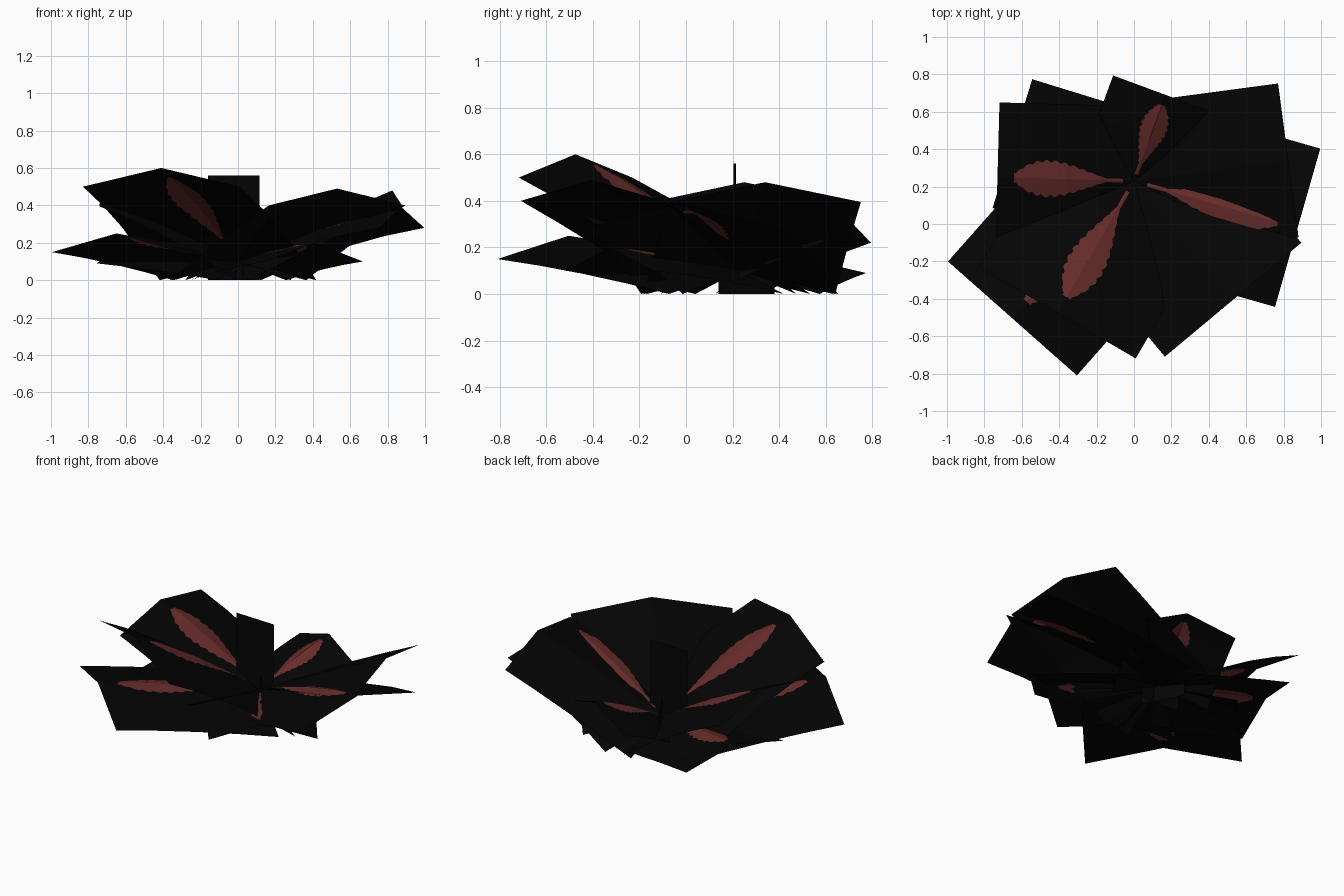
import bpy, math
from mathutils import Vector

if "Cube" in bpy.data.objects:
    bpy.data.objects.remove(bpy.data.objects["Cube"])


def material(name, rgb):
    m = bpy.data.materials.new(name)
    m.diffuse_color = (*rgb, 1)
    m.use_nodes = True
    m.node_tree.nodes["Principled BSDF"].inputs["Base Color"].default_value = m.diffuse_color
    return m


BLACK = material("near_black", (0.0012, 0.0012, 0.0012))
RED = material("dull_red", (0.13, 0.025, 0.023))
ROOT = Vector((0.0, 0.23))
ROOT_Z = 0.10
SEGS = 4


def add_mesh(name, verts, faces, mat):
    me = bpy.data.meshes.new(name)
    me.from_pydata(verts, [], faces)
    me.materials.append(mat)
    ob = bpy.data.objects.new(name, me)
    bpy.context.collection.objects.link(ob)
    return ob


def grid_faces(rows, cols, start=0):
    return [(start + r * cols + c, start + r * cols + c + 1,
             start + (r + 1) * cols + c + 1, start + (r + 1) * cols + c)
            for r in range(rows - 1) for c in range(cols - 1)]


# A frond surface: folded down along its midrib and arched along its length
def frond_surface(tip, z, droop, half, bow):
    run = Vector(tip) - ROOT
    side = Vector((-run.y, run.x)).normalized()

    def arch(t):
        return ROOT_Z + (z - ROOT_Z) * (t + bow * t * (1 - t))

    def point(t, s, lift=0.0):
        k = min(int(t * SEGS), SEGS - 1)
        a, b = k / SEGS, (k + 1) / SEGS
        f = (t - a) / (b - a)
        h = arch(a) * (1 - f) + arch(b) * f
        fall = (ROOT_Z * (1 - t) + droop * t) * abs(s) / half
        p = ROOT + run * t + side * s
        return (p.x, p.y, h - fall + lift)
    return point


# Painted leaf: narrow stalk, scalloped blade, rounded end
def leaf_width(t, wide):
    end = 0.88
    if t < 0.2:
        return 0.010
    u = (t - 0.2) / (end - 0.2)
    w = 0.010 + wide * math.sin(math.pi * min(u, 1) ** 1.5) ** 0.75 if u < 1 else 0.03
    return w * (0.88 + 0.18 * abs(math.sin(u * math.pi * 10)))


def frond(name, tip, z, droop, half, leaf, bow):
    surf = frond_surface(tip, z, droop, half, bow)
    verts = [surf(i / SEGS, s) for i in range(SEGS + 1) for s in (-half, 0, half)]
    add_mesh(name, verts, grid_faces(SEGS + 1, 3), BLACK)
    if not leaf:
        return
    # one thin sheet on each side of the card
    n = 60
    verts, faces = [], []
    for lift in (0.004, -0.004):
        start = len(verts)
        for i in range(n + 1):
            t = 0.08 + 0.80 * i / n
            w = leaf_width(t, leaf)
            verts += [surf(t, s, lift) for s in (-w, 0, w)]
        faces += grid_faces(n + 1, 3, start)
    add_mesh(name + "_leaf", verts, faces, RED)


# name, tip of midrib, tip height, droop of sides, half width, leaf half width, bow
FRONDS = [
    ("front_left_high_frond", (-0.41, -0.475), 0.60, 0.10, 0.485, 0.09, 0.3),
    ("front_right_high_frond", (0.53, -0.405), 0.49, 0.09, 0.475, 0, 0.1),
    ("right_high_frond", (0.825, 0.34), 0.48, 0.085, 0.415, 0, 0.1),
    ("left_high_frond", (-0.73, 0.25), 0.48, 0.085, 0.40, 0.085, 0.3),
    ("right_middle_frond", (0.875, -0.02), 0.39, 0.11, 0.44, 0.08, 0.45),
    ("front_left_low_frond", (-0.65, -0.505), 0.25, 0.10, 0.46, 0.08, 0.3),
    ("back_small_frond", (0.17, 0.69), 0.33, 0.11, 0.30, 0.06, 0.3),
    ("back_left_low_frond", (-0.65, 0.43), 0.17, 0.08, 0.36, 0.07, 0.3),
    ("front_right_low_frond", (0.41, -0.33), 0.20, 0.10, 0.32, 0.06, 0.4),
]
for f in FRONDS:
    frond(*f)


# Upright crossed cards in the middle
def upright(name, a, b, top):
    add_mesh(name, [(*a, 0), (*b, 0), (*b, top), (*a, top)], [(0, 1, 2, 3)], BLACK)


upright("stem_card_wide", (-0.16, 0.215), (0.115, 0.205), 0.56)
upright("stem_card_cross", (-0.07, 0.38), (0.06, 0.14), 0.2)
